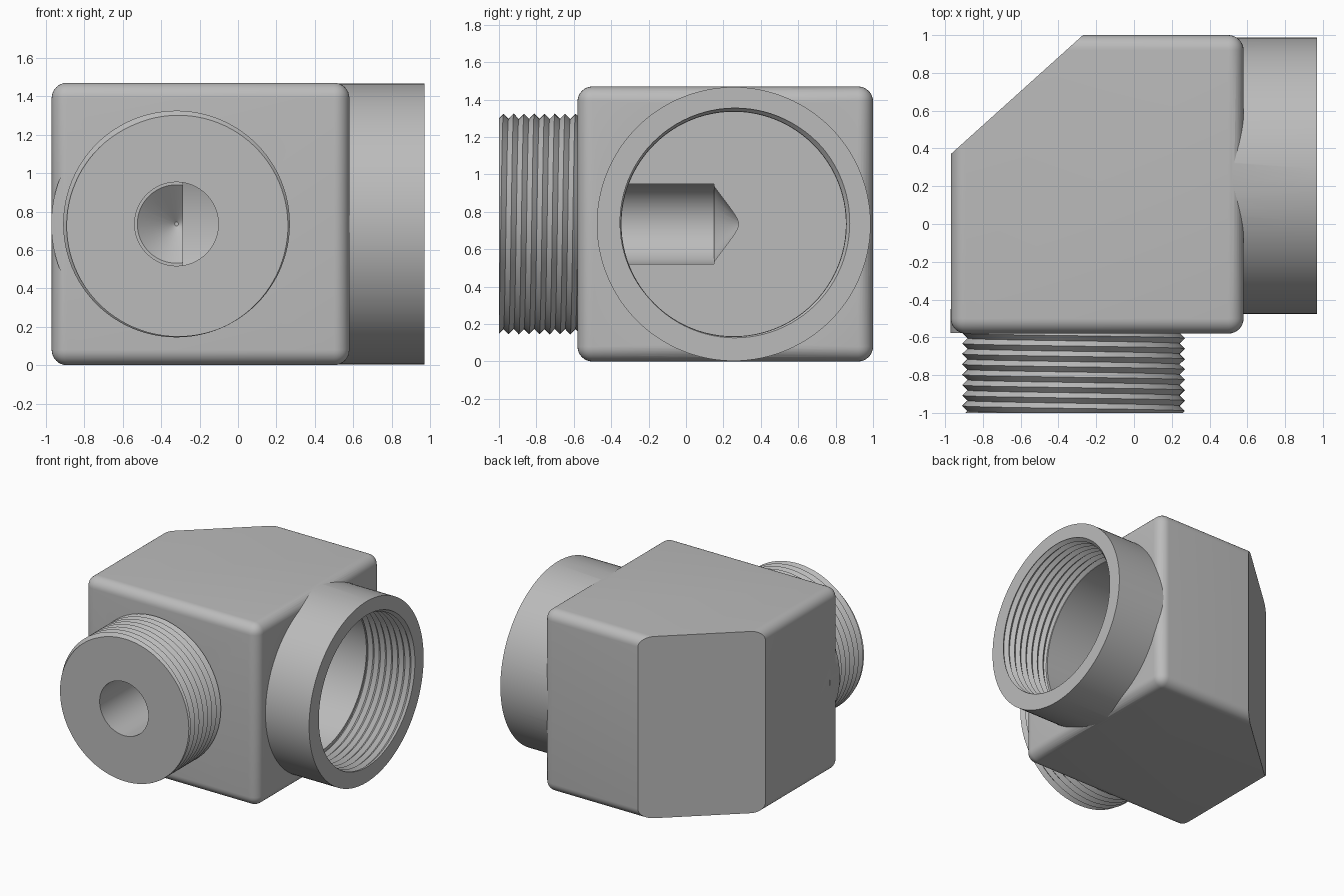
import bpy, bmesh, math
from mathutils import Matrix, Vector

cube = bpy.data.objects.get("Cube")
if cube:
    bpy.data.objects.remove(cube, do_unlink=True)

metal = bpy.data.materials.new("grey_metal")
metal.use_nodes = True
metal.diffuse_color = (0.5, 0.5, 0.5, 1)
metal.node_tree.nodes["Principled BSDF"].inputs["Base Color"].default_value = (0.5, 0.5, 0.5, 1)

MID = 0.735                                             # height of both port axes
INLET = Matrix.Translation((-0.32, 0, MID)) @ Matrix.Rotation(-math.pi / 2, 4, 'X')   # along y
OUTLET = Matrix.Translation((0, 0.255, MID)) @ Matrix.Rotation(math.pi / 2, 4, 'Y')   # along x


def finish(bm, name):
    bmesh.ops.recalc_face_normals(bm, faces=bm.faces)
    mesh = bpy.data.meshes.new(name)
    bm.to_mesh(mesh)
    bm.free()
    ob = bpy.data.objects.new(name, mesh)
    bpy.context.collection.objects.link(ob)
    mesh.materials.append(metal)
    return ob


def cylinder(name, axis, start, end, r1, r2=None, segments=96):
    """Closed cylinder or cone between two positions on a port axis."""
    bm = bmesh.new()
    bmesh.ops.create_cone(bm, cap_ends=True, segments=segments, radius1=r1,
                          radius2=r1 if r2 is None else r2, depth=end - start,
                          matrix=axis @ Matrix.Translation((0, 0, (start + end) / 2)))
    return finish(bm, name)


def thread(name, axis, start, end, root, crest, pitch, steps=96):
    """Closed cylinder with a helical V thread."""
    bm = bmesh.new()
    rows = range(math.floor(2 * start / pitch), math.ceil(2 * end / pitch) + 3)
    grid = []
    for k in rows:
        ring = []
        for i in range(steps + 1):
            turn = i / steps
            z = min(max(pitch * (k / 2 - turn), start), end)
            wave = abs(2 * ((z / pitch + turn) % 1) - 1)
            r = root + (crest - root) * wave
            a = turn * math.tau
            ring.append(bm.verts.new(axis @ Vector((r * math.cos(a), r * math.sin(a), z))))
        grid.append(ring)
    for low, high in zip(grid, grid[1:]):
        for i in range(steps):
            bm.faces.new((low[i], low[i + 1], high[i + 1], high[i]))
    bmesh.ops.remove_doubles(bm, verts=bm.verts, dist=1e-5)
    bmesh.ops.holes_fill(bm, edges=bm.edges, sides=0)
    return finish(bm, name)


def combine(ob, other, operation):
    """Apply a boolean and remove the tool object."""
    mod = ob.modifiers.new("join", 'BOOLEAN')
    mod.operation, mod.object, mod.solver = operation, other, 'EXACT'
    bpy.context.view_layer.objects.active = ob
    bpy.ops.object.modifier_apply(modifier=mod.name)
    bpy.data.objects.remove(other, do_unlink=True)


# Rounded block, with one vertical corner sliced off flat
bm = bmesh.new()
low, high = Vector((-0.97, -0.58, 0)), Vector((0.58, 1.0, 1.47))
bmesh.ops.create_cube(bm, size=1, matrix=Matrix.Translation((low + high) / 2)
                      @ Matrix.Diagonal((*(high - low), 1)))
bmesh.ops.bevel(bm, geom=bm.edges[:], offset=0.08, segments=8, profile=0.5, affect='EDGES')
bmesh.ops.bisect_plane(bm, geom=bm.verts[:] + bm.edges[:] + bm.faces[:], dist=1e-5,
                       plane_co=(-0.97, 0.37, 0), plane_no=(-0.63, 0.70, 0), clear_outer=True)
bmesh.ops.holes_fill(bm, edges=bm.edges, sides=0)
body = finish(bm, "elbow_body")

# Flange behind the male thread and collar around the female port
combine(body, cylinder("flange", INLET, -0.578, -0.45, 0.652), 'UNION')
combine(body, cylinder("collar", OUTLET, 0.42, 0.97, 0.732, segments=128), 'UNION')

# Large bore with an internal thread at its mouth
combine(body, cylinder("bore", OUTLET, -0.285, 0.7, 0.6), 'DIFFERENCE')
combine(body, thread("bore_thread", OUTLET, 0.55, 1.0, 0.602, 0.626, 0.055), 'DIFFERENCE')

# Male threaded stub
stub = thread("male_thread", INLET, -1.0, -0.55, 0.562, 0.59, 0.055)

# Small drilled hole with a conical tip, through the stub into the bore
for part in (stub, body):
    combine(part, cylinder("drill", INLET, -1.1, 0.15, 0.218, segments=64), 'DIFFERENCE')
combine(body, cylinder("drill_tip", INLET, 0.14, 0.3, 0.217, 0.01, segments=64), 'DIFFERENCE')

# Smooth curved faces, keeping hard edges sharp
bpy.ops.object.select_all(action='DESELECT')
for part in (body, stub):
    part.select_set(True)
bpy.context.view_layer.objects.active = body
bpy.ops.object.shade_smooth_by_angle(angle=math.radians(28))
